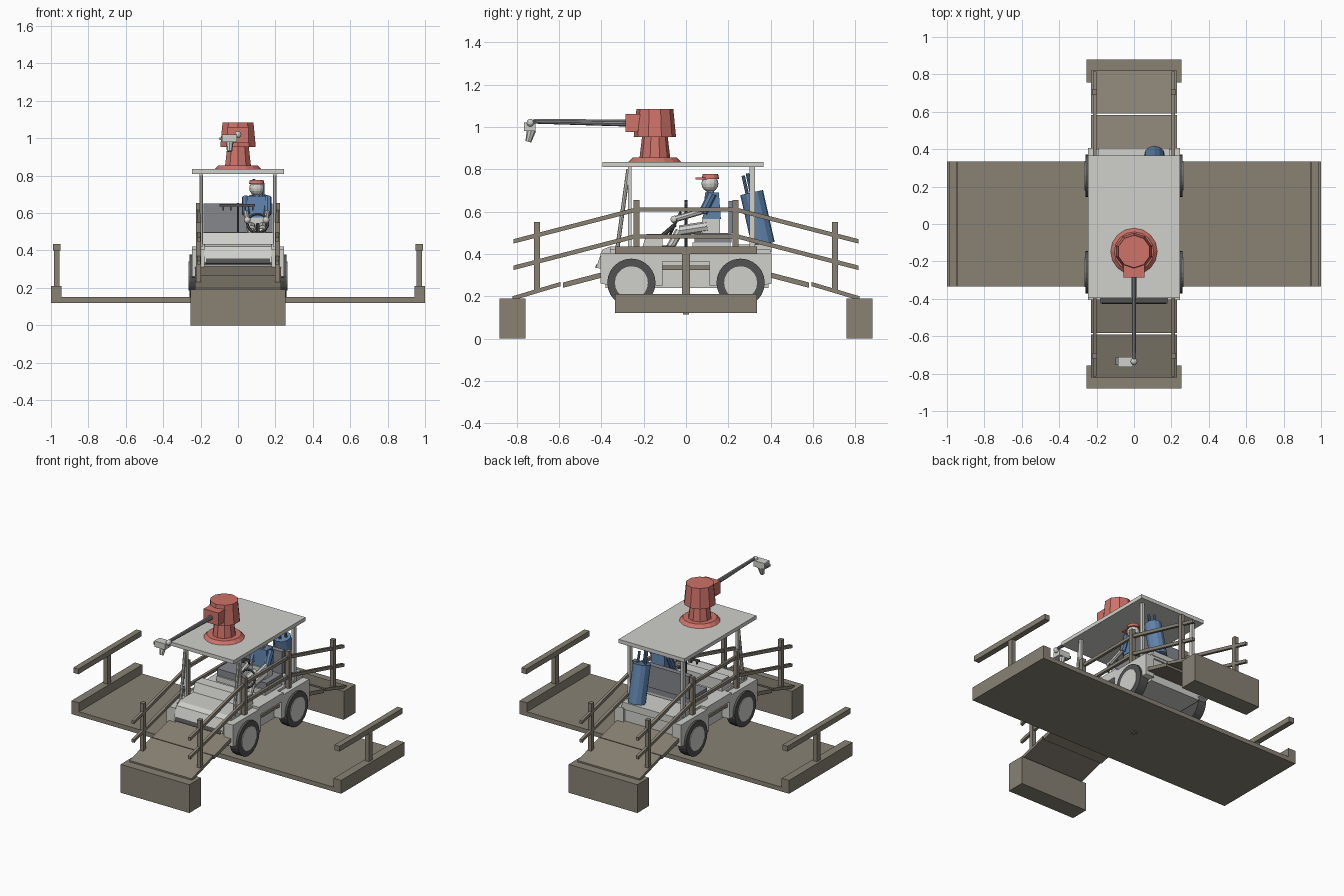
import bpy, bmesh, math
from mathutils import Vector


def mat(name, col):
    m = bpy.data.materials.new(name)
    m.diffuse_color = (*col, 1)
    return m


WOOD = mat("weathered_wood", (0.25, 0.222, 0.175))
LIGHT = mat("light_grey", (0.63, 0.635, 0.6))
RED = mat("soft_red", (0.62, 0.17, 0.14))
BLUE = mat("denim_blue", (0.115, 0.225, 0.41))
DARK = mat("dark_rubber", (0.085, 0.085, 0.085))
GREY = mat("mid_grey", (0.24, 0.245, 0.26))


def finish(name, bm, m):
    bmesh.ops.recalc_face_normals(bm, faces=bm.faces)
    me = bpy.data.meshes.new(name)
    bm.to_mesh(me)
    bm.free()
    me.materials.append(m)
    o = bpy.data.objects.new(name, me)
    bpy.context.collection.objects.link(o)
    return o


def box(name, x, y, z, m):
    """Box from (min, max) ranges."""
    bm = bmesh.new()
    bmesh.ops.create_cube(bm, size=1)
    for v in bm.verts:
        v.co = [(r[0] + r[1]) / 2 + c * (r[1] - r[0]) for r, c in zip((x, y, z), v.co)]
    return finish(name, bm, m)


def rod(name, a, b, r, m, r2=None, n=8):
    """Round bar or cone frustum between two points."""
    a, b = Vector(a), Vector(b)
    bm = bmesh.new()
    bmesh.ops.create_cone(bm, cap_ends=True, segments=n, radius1=r,
                          radius2=r if r2 is None else r2, depth=(b - a).length)
    o = finish(name, bm, m)
    o.rotation_mode = 'QUATERNION'
    o.rotation_quaternion = (b - a).to_track_quat('Z', 'Y')
    o.location = (a + b) / 2
    return o


def slab(name, x, pts, m):
    """Extrude a y-z outline over an x range."""
    bm = bmesh.new()
    f = bm.faces.new([bm.verts.new((x[0], y, z)) for y, z in pts])
    g = bmesh.ops.extrude_face_region(bm, geom=[f])["geom"]
    for v in g:
        if isinstance(v, bmesh.types.BMVert):
            v.co.x = x[1]
    return finish(name, bm, m)


def plank(name, x, a, b, t, m):
    """Sloped board between two y-z points, t thick below."""
    return slab(name, x, [a, b, (b[0], b[1] - t), (a[0], a[1] - t)], m)


def ball(name, c, r, m):
    bm = bmesh.new()
    bmesh.ops.create_uvsphere(bm, u_segments=12, v_segments=8, radius=r)
    o = finish(name, bm, m)
    o.location = c
    return o


def rng(a, b, s):
    return (min(a * s, b * s), max(a * s, b * s))


# Ground platform with end curbs and rails
box("platform", (-1, 1), (-0.335, 0.335), (0.12, 0.15), WOOD)
box("platform_pin", (-0.015, 0.015), (-0.015, 0.015), (0.113, 0.13), WOOD)
for s in (-1, 1):
    box("end_curb", rng(0.945, 1, s), (-0.335, 0.335), (0.12, 0.21), WOOD)
    box("end_post", rng(0.955, 0.985, s), (-0.018, 0.018), (0.2, 0.425), WOOD)
    box("end_rail", rng(0.95, 0.988, s), (-0.335, 0.335), (0.4, 0.435), WOOD)

# Arched bridge with end blocks
box("bridge_crown", (-0.23, 0.23), (-0.11, 0.11), (0.325, 0.345), WOOD)
for s in (-1, 1):
    box("abutment", (-0.255, 0.255), rng(0.757, 0.88, s), (0, 0.19), WOOD)
    plank("outer_deck", (-0.23, 0.23), (0.82 * s, 0.2), (0.592 * s, 0.268), 0.02, WOOD)
    plank("inner_deck", (-0.23, 0.23), (0.582 * s, 0.265), (0.39 * s, 0.315), 0.025, WOOD)
    plank("hidden_deck", (-0.19, 0.19), (0.39 * s, 0.315), (0.11 * s, 0.345), 0.02, WOOD)

# Bridge handrails
for sx in (-1, 1):
    rx = rng(0.2, 0.218, sx)
    for z in (0.62, 0.492):
        box("level_rail", rx, (-0.24, 0.24), (z - 0.02, z), WOOD)
    for s in (-1, 1):
        px = rng(0.198, 0.225, sx)
        box("outer_post", px, rng(0.69, 0.718, s), (0.225, 0.55), WOOD)
        box("inner_post", px, rng(0.22, 0.248, s), (0.33, 0.655), WOOD)
        for z in (0.47, 0.345):
            plank("sloped_rail", rx, (0.815 * s, z), (0.235 * s, z + 0.15), 0.021, WOOD)

# Cart body
box("chassis", (-0.19, 0.19), (-0.38, 0.39), (0.24, 0.40), LIGHT)
box("floor_pan", (-0.2, 0.2), (-0.36, 0.4), (0.395, 0.42), LIGHT)
slab("nose_panel", (-0.18, 0.18),
     [(-0.425, 0.335), (-0.395, 0.42), (-0.36, 0.435), (-0.36, 0.32)], LIGHT)
plank("nose_grille", (-0.17, 0.17), (-0.428, 0.338), (-0.42, 0.357), 0.008, DARK)
box("hood", (-0.19, 0.19), (-0.36, -0.19), (0.41, 0.435), LIGHT)
slab("dash_cowl", (-0.19, 0.19),
     [(-0.21, 0.42), (-0.185, 0.495), (-0.11, 0.495), (-0.11, 0.42)], LIGHT)
for sx in (-1, 1):
    bx = rng(0.18, 0.246, sx)
    box("sill", bx, (-0.13, 0.13), (0.365, 0.42), LIGHT)
    slab("front_fender", bx, [(-0.405, 0.26), (-0.405, 0.405), (-0.11, 0.405),
                              (-0.11, 0.25), (-0.34, 0.25)], LIGHT)
    slab("rear_fender", bx, [(0.11, 0.25), (0.11, 0.405), (0.405, 0.405),
                             (0.405, 0.26), (0.34, 0.25)], LIGHT)
    # Wheels
    for y in (-0.258, 0.258):
        rod("tyre", (0.2 * sx, y, 0.264), (0.26 * sx, y, 0.264), 0.114, DARK, n=24)
        rod("hub", (0.255 * sx, y, 0.264), (0.264 * sx, y, 0.264), 0.078, LIGHT, n=20)
    # Roof supports
    box("front_support", rng(0.188, 0.206, sx), (-0.275, -0.258), (0.42, 0.815), LIGHT)
    box("rear_support", rng(0.188, 0.206, sx), (0.3, 0.325), (0.41, 0.815), LIGHT)
    rod("windscreen_strut", (0.197 * sx, -0.325, 0.42), (0.197 * sx, -0.272, 0.8), 0.01, LIGHT)
box("roof", (-0.245, 0.245), (-0.395, 0.365), (0.81, 0.835), LIGHT)

# Seats, rear shelf and controls
box("seat_base", (-0.18, 0.18), (0.03, 0.21), (0.41, 0.455), LIGHT)
box("seat_cushion", (-0.185, 0.185), (0.04, 0.215), (0.455, 0.5), GREY)
box("seat_back", (-0.185, 0.185), (0.2, 0.235), (0.5, 0.65), GREY)
box("rear_shelf", (-0.19, 0.19), (0.22, 0.405), (0.41, 0.445), LIGHT)
rod("lever", (0, 0, 0.42), (0, 0, 0.655), 0.006, DARK)
box("lever_bar", (-0.1, 0.09), (-0.006, 0.006), (0.635, 0.648), DARK)
for i in range(5):
    x = -0.08 + i * 0.04
    box("lever_prong", (x - 0.004, x + 0.004), (-0.005, 0.005), (0.615, 0.64), DARK)
rod("steering_column", (0.105, -0.13, 0.47), (0.105, -0.05, 0.54), 0.01, DARK)
bpy.ops.mesh.primitive_torus_add(location=(0.105, -0.05, 0.545), rotation=(math.radians(-115), 0, 0),
                                 major_radius=0.055, minor_radius=0.007,
                                 major_segments=20, minor_segments=6)
wheel = bpy.context.object
wheel.name = "steering_wheel"
wheel.data.materials.append(DARK)

# Driver
X = 0.1
box("driver_hips", (X - 0.045, X + 0.045), (0.075, 0.16), (0.5, 0.575), LIGHT)
slab("driver_torso", (X - 0.05, X + 0.05),
     [(0.08, 0.565), (0.09, 0.69), (0.155, 0.69), (0.165, 0.565)], BLUE)
rod("driver_neck", (X, 0.115, 0.68), (X, 0.115, 0.715), 0.018, LIGHT)
ball("driver_head", (X, 0.113, 0.732), 0.04, LIGHT)
rod("cap", (X, 0.115, 0.755), (X, 0.115, 0.778), 0.042, RED, 0.036, 12)
box("cap_brim", (X - 0.033, X + 0.033), (0.045, 0.1), (0.752, 0.76), RED)
for s in (-1, 1):
    ax = X + 0.058 * s
    rod("upper_arm", (ax, 0.125, 0.685), (ax, 0.08, 0.595), 0.021, BLUE)
    rod("forearm", (ax, 0.085, 0.605), (X + 0.05 * s, -0.05, 0.565), 0.015, LIGHT)
    ball("hand", (X + 0.05 * s, -0.055, 0.563), 0.018, LIGHT)
    lx = X + 0.03 * s
    rod("thigh", (lx, 0.1, 0.53), (lx, -0.03, 0.51), 0.025, LIGHT)
    rod("shin", (lx, -0.03, 0.51), (lx, -0.075, 0.43), 0.02, LIGHT)
    box("shoe", (lx - 0.02, lx + 0.02), (-0.12, -0.055), (0.42, 0.44), DARK)

# Tilted bag with clubs
rod("club_bag", (0.11, 0.365, 0.445), (0.11, 0.31, 0.69), 0.055, BLUE, n=12)
for dx, dy, z in ((-0.025, 0, 0.78), (0.0, -0.02, 0.77), (0.025, 0.01, 0.76)):
    rod("club", (0.11 + dx, 0.31 + dy, 0.68), (0.11 + dx, 0.29 + dy, z), 0.008, BLUE)

# Roof turret
TY = -0.147
rod("turret_flange", (0, TY, 0.835), (0, TY, 0.855), 0.125, RED, 0.105, 16)
rod("turret_neck", (0, TY, 0.85), (0, TY, 0.96), 0.073, RED, 0.06, 10)
rod("turret_head", (0, TY, 0.952), (0, TY, 1.085), 0.1, RED, 0.087, 10)
box("turret_socket", (-0.055, 0.055), (-0.285, -0.2), (0.975, 1.06), RED)

# Boom with nozzle head
rod("boom", (0, -0.28, 1.015), (0, -0.73, 1.025), 0.013, GREY, 0.009)
rod("boom_cable", (0, -0.28, 1.03), (0, -0.72, 1.033), 0.005, LIGHT)
ball("boom_joint", (0, -0.735, 1.02), 0.018, LIGHT)
box("nozzle_head", (-0.085, -0.005), (-0.765, -0.71), (0.98, 1.02), LIGHT)
box("nozzle_cap", (-0.1, -0.01), (-0.755, -0.715), (0.99, 1.005), GREY)
rod("nozzle_tip", (-0.045, -0.73, 0.985), (-0.045, -0.745, 0.93), 0.022, LIGHT, 0.014)
